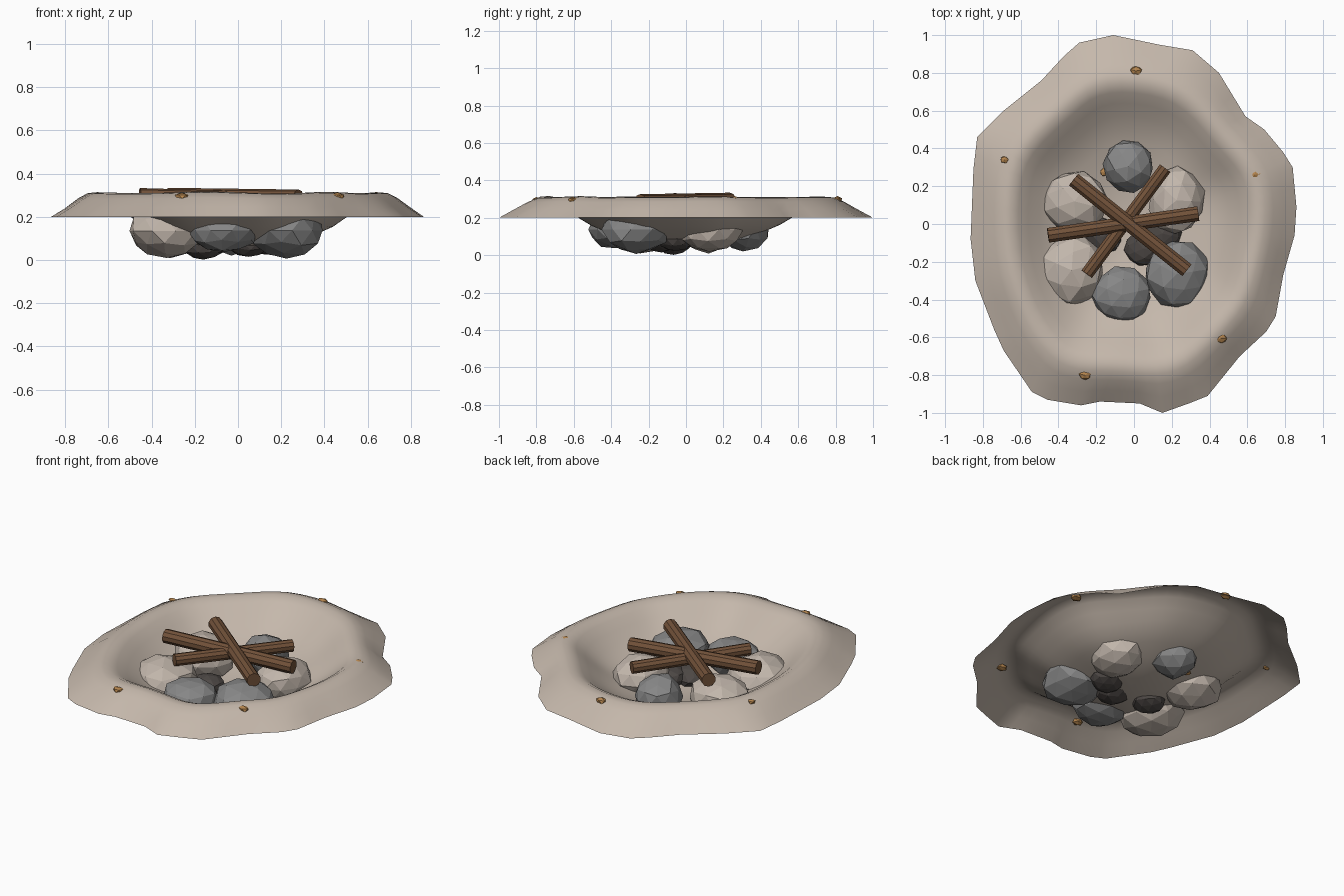
import bpy, bmesh, math, random
from mathutils import Vector, noise

if "Cube" in bpy.data.objects:
    bpy.data.objects.remove(bpy.data.objects["Cube"])


def material(name, rgb):
    m = bpy.data.materials.new(name)
    m.use_nodes = True
    m.diffuse_color = (*rgb, 1)
    bsdf = m.node_tree.nodes["Principled BSDF"]
    bsdf.inputs["Base Color"].default_value = (*rgb, 1)
    bsdf.inputs["Roughness"].default_value = 0.9
    return m


SAND = material("pale sand", (0.56, 0.48, 0.41))
PALE = material("pale stone", (0.54, 0.47, 0.41))
GREY = material("grey stone", (0.24, 0.24, 0.24))
CHAR = material("charcoal", (0.075, 0.065, 0.06))
WOOD = material("brown wood", (0.17, 0.085, 0.042))
TAN = material("tan pebble", (0.45, 0.23, 0.075))


def finish(name, bm, mat, smooth=False):
    bmesh.ops.recalc_face_normals(bm, faces=bm.faces)
    mesh = bpy.data.meshes.new(name)
    bm.to_mesh(mesh)
    bm.free()
    mesh.materials.append(mat)
    for p in mesh.polygons:
        p.use_smooth = smooth
    ob = bpy.data.objects.new(name, mesh)
    bpy.context.scene.collection.objects.link(ob)
    return ob


# Ground sheet: wavy outline, raised rim and a bowl in the middle
OUTLINE = [(.86, .09), (.84, .3), (.79, .38), (.69, .5), (.59, .57), (.45, .8),
           (.31, .92), (.13, .95), (-.11, 1), (-.29, .96), (-.37, .89), (-.49, .76),
           (-.69, .6), (-.83, .46), (-.85, .29), (-.865, -.08), (-.84, -.3),
           (-.74, -.56), (-.69, -.67), (-.54, -.89), (-.46, -.93), (-.28, -.96),
           (-.18, -.94), (.03, -.95), (.15, -1), (.29, -.95), (.39, -.91),
           (.56, -.7), (.7, -.57), (.75, -.49), (.79, -.27), (.85, -.06)]
PROFILE = [(1, .2), (.93, .245), (.87, .285), (.82, .308), (.77, .312), (.72, .29),
           (.66, .247), (.59, .2), (.52, .158), (.45, .13), (.33, .09), (.18, .057)]


def halve(points):
    # add a midpoint on every edge of the loop
    out = []
    for i, p in enumerate(points):
        out += [p, (p + points[(i + 1) % len(points)]) / 2]
    return out


def relax(points):
    n = len(points)
    return [(points[i - 1] + points[i] * 2 + points[(i + 1) % n]) / 4 for i in range(n)]


edge = halve([Vector(p) for p in OUTLINE])
soft = edge
for _ in range(6):
    soft = relax(soft)

bm = bmesh.new()
rings = []
for f, z in PROFILE:
    blend = min(1, (1 - f) / 0.15)
    ring = []
    for a, b in zip(edge, soft):
        p = a.lerp(b, blend) * f
        wobble = 0.008 * noise.noise(Vector((p.x * 3, p.y * 3, 0)))
        ring.append(bm.verts.new((p.x, p.y, z + (wobble if f < 1 else 0))))
    rings.append(ring)
count = len(edge)
for outer, inner in zip(rings, rings[1:]):
    for i in range(count):
        j = (i + 1) % count
        bm.faces.new((outer[i], outer[j], inner[j], inner[i]))
middle = bm.verts.new((0, 0, 0.046))
for i in range(count):
    bm.faces.new((rings[-1][i], rings[-1][(i + 1) % count], middle))
finish("ground_bowl", bm, SAND, smooth=True)


# Faceted stones
def stone(name, centre, size, mat, seed, detail=2, rough=0.06):
    rng = random.Random(seed)
    bm = bmesh.new()
    bmesh.ops.create_icosphere(bm, subdivisions=detail, radius=1)
    turn = rng.uniform(0, math.tau)
    for v in bm.verts:
        k = 1 + rng.uniform(-rough, rough)
        x = v.co.x * math.cos(turn) - v.co.y * math.sin(turn)
        y = v.co.x * math.sin(turn) + v.co.y * math.cos(turn)
        unit = Vector((x, y, v.co.z)) * k
        v.co = Vector(c + s * u for c, s, u in zip(centre, size, unit))
    return finish(name, bm, mat)


STONES = [("back_stone", (-.03, .305, .145), (.137, .145, .12), GREY),
          ("left_back_stone", (-.315, .12, .14), (.182, .165, .125), PALE),
          ("left_front_stone", (-.33, -.245, .135), (.175, .19, .125), PALE),
          ("front_stone", (-.065, -.375, .137), (.16, .148, .105), GREY),
          ("right_front_stone", (.225, -.265, .137), (.175, .18, .127), GREY),
          ("right_back_stone", (.225, .125, .138), (.148, .18, .115), PALE)]
for n, (name, centre, size, mat) in enumerate(STONES):
    stone(name, centre, size, mat, n + 1)

# Charcoal lumps in the middle
for n, (x, y, z) in enumerate([(-.16, -.065, .067), (.05, -.13, .08), (.15, -.05, .085)]):
    stone(f"charcoal_lump_{n + 1}", (x, y, z), (.1, .095, .064), CHAR, n + 20)

# Small pebbles on the rim and in the bowl
for n, (x, y, z, r) in enumerate([(-.26, -.8, .293, .034), (.46, -.605, .293, .034),
                                  (.64, .26, .297, .037), (.01, .81, .297, .034),
                                  (-.685, .34, .297, .025), (-.155, .275, .1, .03)]):
    stone(f"pebble_{n + 1}", (x, y, z), (r, r * .8, r * .55), TAN, n + 40, detail=1, rough=.1)


# Crossed logs
def log(name, start, end, radius):
    a, b = Vector(start), Vector(end)
    bm = bmesh.new()
    bmesh.ops.create_cone(bm, cap_ends=True, segments=10, radius1=radius,
                          radius2=radius, depth=(b - a).length)
    ob = finish(name, bm, WOOD)
    ob.location = (a + b) / 2
    ob.rotation_mode = "QUATERNION"
    ob.rotation_quaternion = (b - a).to_track_quat("Z", "Y")
    return ob


log("cross_log", (-.455, -.06, .292), (.34, .055, .268), .041)
log("top_log", (-.32, .235, .293), (.28, -.245, .285), .041)
log("lower_log", (.165, .295, .262), (-.25, -.265, .275), .036)
